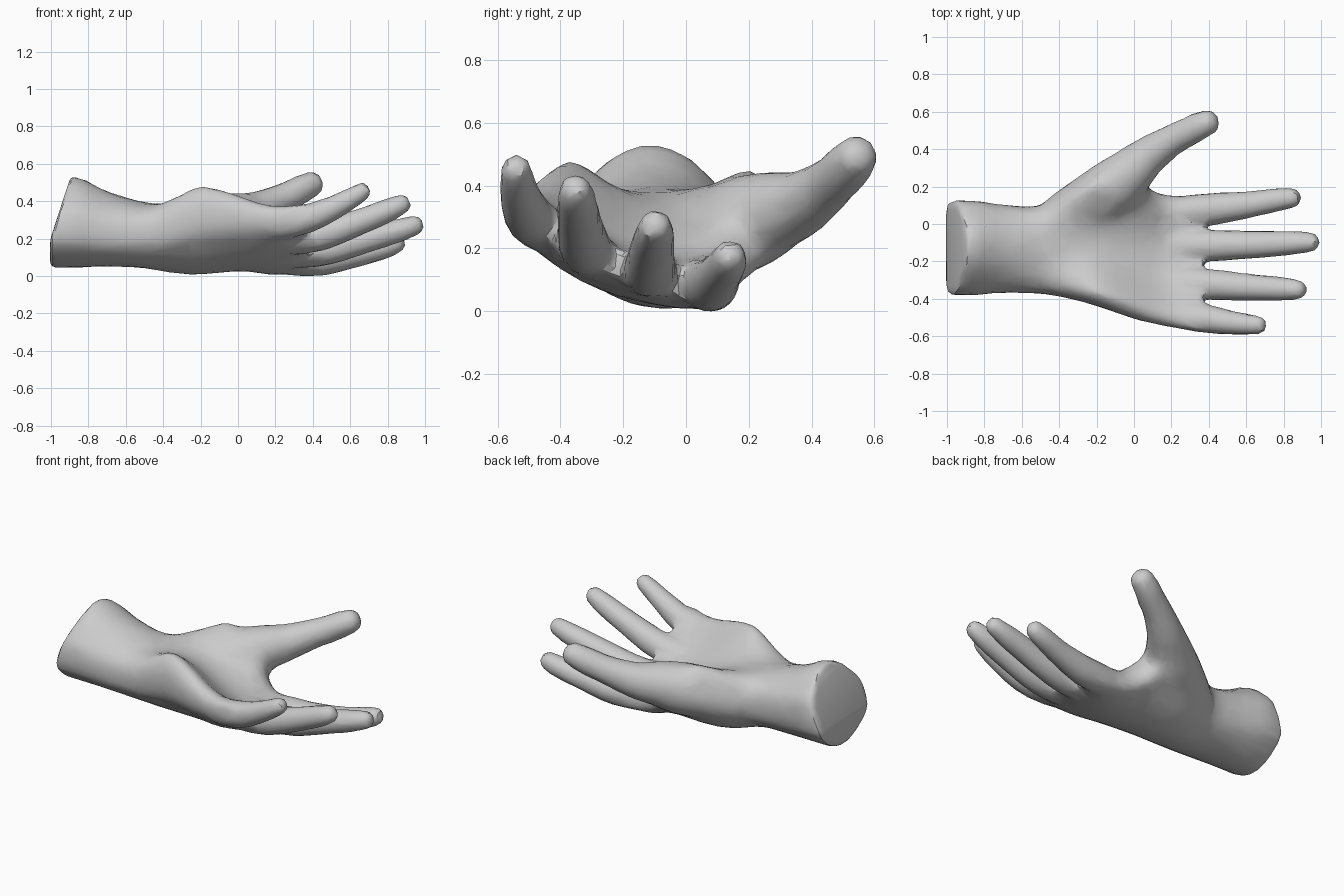
import bpy, bmesh, math
from mathutils import Vector

if "Cube" in bpy.data.objects:
    bpy.data.objects.remove(bpy.data.objects["Cube"], do_unlink=True)

skin = bpy.data.materials.new("light grey")
skin.use_nodes = True
skin.diffuse_color = (0.6, 0.6, 0.6, 1)
skin.node_tree.nodes["Principled BSDF"].inputs["Base Color"].default_value = (0.6, 0.6, 0.6, 1)


def spline(rows, steps):
    """Smooth curve through rows of numbers of any width."""
    out = []
    for i in range(len(rows) - 1):
        a, b, c, d = (rows[max(0, min(len(rows) - 1, i + k))] for k in (-1, 0, 1, 2))
        for n in range(steps):
            t = n / steps
            out.append([0.5 * (2 * q + (r - p) * t + (2 * p - 5 * q + 4 * r - s) * t * t
                               + (3 * q - p - 3 * r + s) * t ** 3)
                        for p, q, r, s in zip(a, b, c, d)])
    return out + [list(rows[-1])]


def loft(bm, rings):
    """Skin a list of closed rings and cap both ends."""
    vs = [[bm.verts.new(p) for p in ring] for ring in rings]
    n = len(vs[0])
    for a, b in zip(vs, vs[1:]):
        for i in range(n):
            bm.faces.new((a[i], a[(i + 1) % n], b[(i + 1) % n], b[i]))
    bm.faces.new(vs[0][::-1])
    bm.faces.new(vs[-1])


def digit(bm, path):
    """Tapered tube along (x, y, z, radius) points with a round tip."""
    pts = spline(path, 6)
    end, r = Vector(pts[-1][:3]), pts[-1][3]
    way = (end - Vector(pts[-2][:3])).normalized()
    for k in range(1, 6):
        a = k * math.pi / 11
        pts.append([*(end + way * r * math.sin(a)), r * math.cos(a)])
    rings = []
    for i, p in enumerate(pts):
        t = (Vector(pts[min(i + 1, len(pts) - 1)][:3]) - Vector(pts[max(i - 1, 0)][:3])).normalized()
        u = t.cross(Vector((0, 0, 1))).normalized()
        v = u.cross(t)
        rings.append([Vector(p[:3]) + (p[3] + 0.011) * (u * math.cos(a) + v * math.sin(a))
                      for a in (j * math.tau / 20 for j in range(20))])
    loft(bm, rings)


def quad(v, s):
    """Parabola through three values at s = -0.65, 0, 0.65, flattened at the rims."""
    return v[1] + (v[2] - v[0]) / 1.3 * s + ((v[0] + v[2]) / 2 - v[1]) / 0.4225 * min(s * s, 0.6)


# Palm and wrist stations: x, y range, three underside heights, three upper heights
palm = [
    (-1.15, -0.38, 0.125, 0.11, 0.05, 0.11, 0.445, 0.535, 0.47),
    (-0.87, -0.38, 0.125, 0.11, 0.05, 0.11, 0.445, 0.535, 0.47),
    (-0.70, -0.37, 0.105, 0.10, 0.055, 0.10, 0.395, 0.46, 0.415),
    (-0.50, -0.375, 0.10, 0.095, 0.045, 0.09, 0.37, 0.40, 0.38),
    (-0.35, -0.40, 0.20, 0.095, 0.02, 0.07, 0.42, 0.38, 0.415),
    (-0.20, -0.44, 0.28, 0.11, 0.012, 0.09, 0.465, 0.34, 0.44),
    (0.00, -0.51, 0.27, 0.135, 0.033, 0.08, 0.41, 0.265, 0.34),
    (0.10, -0.535, 0.18, 0.145, 0.042, 0.025, 0.375, 0.235, 0.25),
    (0.22, -0.56, 0.155, 0.17, 0.058, 0.01, 0.35, 0.205, 0.17),
    (0.32, -0.57, 0.155, 0.215, 0.09, 0.03, 0.35, 0.205, 0.15),
    (0.37, -0.565, 0.15, 0.24, 0.105, 0.045, 0.35, 0.205, 0.145),
]
bm = bmesh.new()
rings = []
for x, y0, y1, *h in spline(palm, 5):
    ring = []
    for j in range(40):
        a = j * math.tau / 40
        s, c = math.sin(a), math.cos(a)
        mid = [(h[k] + h[k + 3]) / 2 for k in range(3)]
        half = [(h[k + 3] - h[k]) / (2 * w) for k, w in enumerate((0.825, 1, 0.825))]
        rise = math.copysign(abs(c) ** 0.7, c) * max(quad(half, s), 0.03)
        ring.append((x, (y0 + y1) / 2 + s * (y1 - y0) / 2, quad(mid, s) + rise))
    rings.append(ring)
loft(bm, rings)

# Wrist end: slanted cut above, upright cut below
for point, normal in (((-1.005, 0, 0.2), (-0.95, 0, 0.31)), ((-1.005, 0, 0), (-1, 0, 0))):
    bmesh.ops.bisect_plane(bm, geom=bm.verts[:] + bm.edges[:] + bm.faces[:],
                           plane_co=point, plane_no=normal, clear_outer=True)
    bmesh.ops.holes_fill(bm, edges=[e for e in bm.edges if e.is_boundary], sides=0)

# Thumb, index, middle, ring and little finger
digits = [
    [(-0.40, 0.02, 0.225, 0.125), (-0.12, 0.195, 0.288, 0.142), (0.0, 0.297, 0.328, 0.118),
     (0.07, 0.36, 0.345, 0.1), (0.205, 0.45, 0.405, 0.078), (0.33, 0.515, 0.465, 0.067), (0.395, 0.543, 0.498, 0.058)],
    [(0.20, 0.06, 0.10, 0.075), (0.42, 0.08, 0.09, 0.076), (0.62, 0.105, 0.12, 0.061),
     (0.78, 0.132, 0.158, 0.052), (0.85, 0.14, 0.182, 0.043)],
    [(0.20, -0.12, 0.13, 0.07), (0.44, -0.115, 0.14, 0.073), (0.70, -0.108, 0.205, 0.061),
     (0.85, -0.10, 0.246, 0.054), (0.95, -0.097, 0.277, 0.042)],
    [(0.20, -0.31, 0.19, 0.07), (0.43, -0.325, 0.22, 0.072), (0.65, -0.34, 0.295, 0.06),
     (0.80, -0.347, 0.355, 0.053), (0.88, -0.352, 0.392, 0.042)],
    [(0.20, -0.47, 0.27, 0.07), (0.38, -0.505, 0.315, 0.067), (0.52, -0.528, 0.375, 0.054),
     (0.62, -0.538, 0.43, 0.045), (0.67, -0.54, 0.46, 0.038)],
]
for path in digits:
    digit(bm, path)
bmesh.ops.recalc_face_normals(bm, faces=bm.faces)

mesh = bpy.data.meshes.new("hand")
bm.to_mesh(mesh)
bm.free()
hand = bpy.data.objects.new("hand", mesh)
bpy.context.collection.objects.link(hand)
bpy.ops.object.select_all(action='DESELECT')
hand.select_set(True)
bpy.context.view_layer.objects.active = hand

# Fuse palm and digits into one skin
remesh = hand.modifiers.new("fuse", 'REMESH')
remesh.mode = 'VOXEL'
remesh.voxel_size = 0.014
bpy.ops.object.modifier_apply(modifier="fuse")

# Soften the palm strongly and the fingers lightly
bm = bmesh.new()
bm.from_mesh(mesh)
for low, high, count in ((-0.8, 0.3, 25), (-2.0, 2.0, 8)):
    soft = [v for v in bm.verts if low < v.co.x < high]
    for _ in range(count):
        bmesh.ops.smooth_vert(bm, verts=soft, factor=0.5,
                              use_axis_x=True, use_axis_y=True, use_axis_z=True)

# Rest on the ground
bmesh.ops.translate(bm, verts=bm.verts, vec=(0, 0, -min(v.co.z for v in bm.verts)))
bm.to_mesh(mesh)
bm.free()

# Reduce to a light mesh with faceted fingertips
reduce = hand.modifiers.new("reduce", 'DECIMATE')
reduce.ratio = min(1.0, 3200 / (2 * len(mesh.polygons)))
bpy.ops.object.modifier_apply(modifier="reduce")

mesh.materials.clear()
mesh.materials.append(skin)
bpy.ops.object.shade_smooth_by_angle(angle=math.radians(30))
